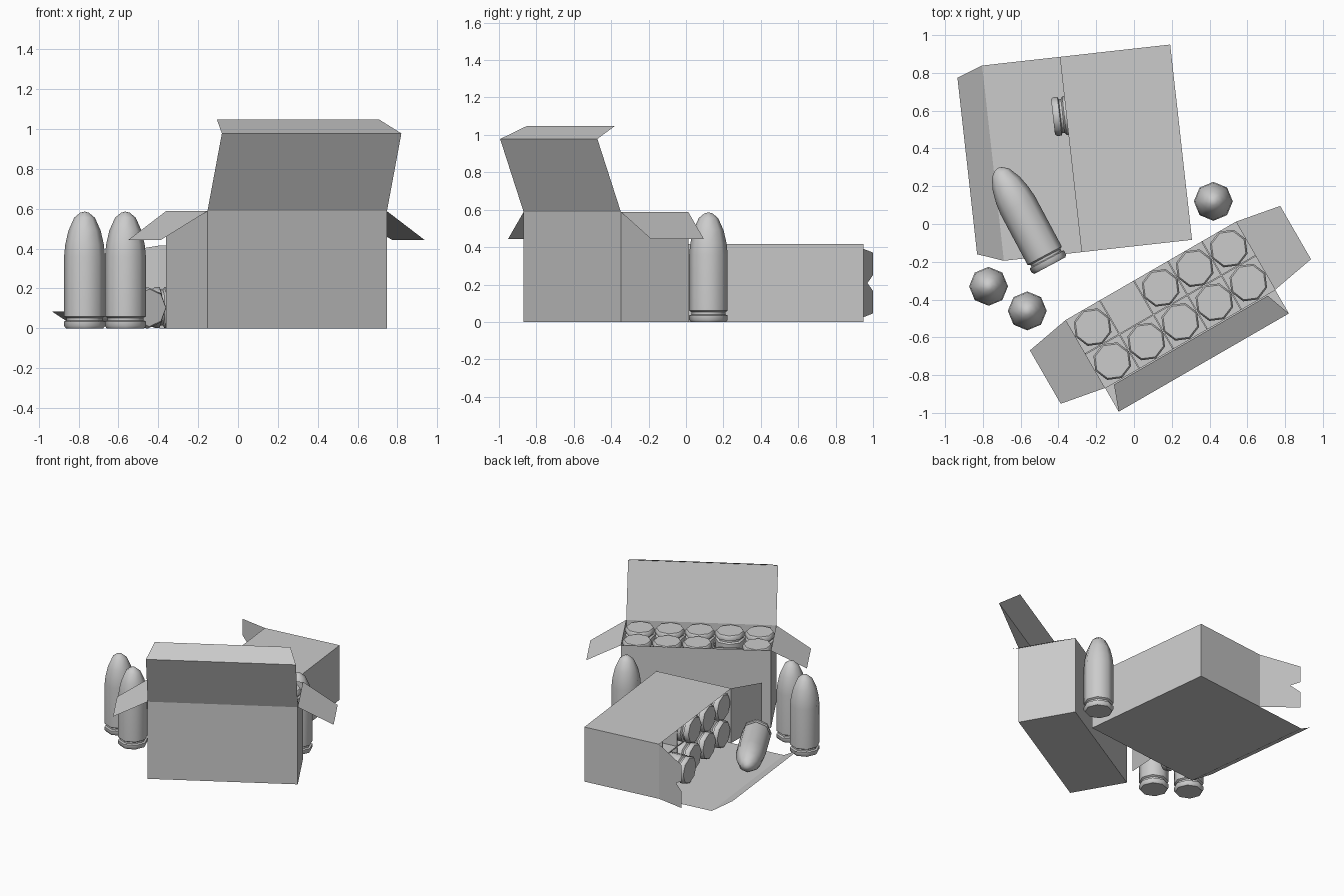
import bpy, bmesh, math
from mathutils import Matrix, Vector

cube = bpy.data.objects.get("Cube")
if cube:
    bpy.data.objects.remove(cube)

grey = bpy.data.materials.new("plain grey")
grey.use_nodes = True
grey.diffuse_color = (0.6, 0.6, 0.6, 1)
grey.node_tree.nodes["Principled BSDF"].inputs["Base Color"].default_value = (0.6, 0.6, 0.6, 1)

HALF_L, HALF_W, HEIGHT = 0.52, 0.208, 0.588   # carton size
CELL = HALF_L * 2 / 5
TIP = 0.163                                   # half width of a flap's outer edge


def add_object(name, mesh, matrix):
    obj = bpy.data.objects.new(name, mesh)
    obj.matrix_world = matrix
    bpy.context.scene.collection.objects.link(obj)
    return obj


def finish(bm, name):
    mesh = bpy.data.meshes.new(name)
    bm.to_mesh(mesh)
    bm.free()
    mesh.materials.append(grey)
    return mesh


def sheet(bm, *points):
    bm.faces.new([bm.verts.new(p) for p in points])


# Cartridge: eight-sided lathe with rim, groove, straight case and rounded nose
def cartridge_mesh():
    profile = [(0.094, 0), (0.103, 0.012), (0.103, 0.035), (0.09, 0.04), (0.09, 0.052),
               (0.103, 0.06), (0.103, 0.36), (0.097, 0.42), (0.081, 0.49), (0.052, 0.555),
               (0.022, 0.58)]
    sides = 8
    bm = bmesh.new()
    rings = []
    for r, z in profile:
        rings.append([bm.verts.new((r * math.cos(a), r * math.sin(a), z))
                      for a in (math.tau * i / sides for i in range(sides))])
    for low, high in zip(rings, rings[1:]):
        for i in range(sides):
            j = (i + 1) % sides
            bm.faces.new((low[i], low[j], high[j], high[i]))
    bm.faces.new(rings[0][::-1])
    tip = bm.verts.new((0, 0, 0.586))
    for i in range(sides):
        bm.faces.new((rings[-1][i], rings[-1][(i + 1) % sides], tip))
    return finish(bm, "cartridge")


# Open carton: body sheets, two side flaps, lid and tuck flap
def carton(name, matrix, left, right, lid, tuck, notched=False):
    L, W, H = HALF_L, HALF_W, HEIGHT
    bm = bmesh.new()
    sheet(bm, (-L, -W, 0), (-L, W, 0), (L, W, 0), (L, -W, 0))
    for s in (-1, 1):
        sheet(bm, (-L, s * W, 0), (L, s * W, 0), (L, s * W, H), (-L, s * W, H))
        sheet(bm, (s * L, -W, 0), (s * L, W, 0), (s * L, W, H), (s * L, -W, H))
    for s, (out, up) in ((-1, left), (1, right)):
        x, z = s * (L + out), H + up
        points = [(s * L, -W, H), (x, -TIP, z)]
        if notched and s < 0:
            points += [(x, -0.04, z), (s * (L + out * 0.75), 0, H + up * 0.75), (x, 0.04, z)]
        sheet(bm, *points, (x, TIP, z), (s * L, W, H))
    y, z = -W + lid[0], H + lid[1]
    sheet(bm, (-L, -W, H), (L, -W, H), (L, y, z), (-L, y, z))
    k = L - 0.05
    sheet(bm, (-L, y, z), (L, y, z), (k, y + tuck[0], z + tuck[1]), (-k, y + tuck[0], z + tuck[1]))
    bmesh.ops.remove_doubles(bm, verts=bm.verts, dist=0.0001)
    add_object(name, finish(bm, name), matrix)


# Divider grid: one long card crossed by four short ones
def dividers(name, matrix):
    top = 0.5
    cards = [((0, 0), (HALF_L * 2, 0.01))]
    cards += [(((i - 1.5) * CELL, 0), (0.01, HALF_W * 2)) for i in range(4)]
    bm = bmesh.new()
    for (x, y), (sx, sy) in cards:
        place = Matrix.Translation((x, y, top / 2 + 0.002)) @ Matrix.Diagonal((sx - 0.002, sy - 0.002, top, 1))
        bmesh.ops.create_cube(bm, size=1, matrix=place)
    add_object(name, finish(bm, name), matrix)


# Cartridges stand nose down in the carton cells
def fill(name, matrix, empty, raised=()):
    for row in range(2):
        for col in range(5):
            if (col, row) in empty:
                continue
            z = HEIGHT - 0.002 + (0.073 if (col, row) in raised else 0)
            place = Matrix.Translation(((col - 2) * CELL, (row - 0.5) * HALF_W, z))
            add_object(f"{name}_{row}_{col}", bullet,
                       matrix @ place @ Matrix.Rotation(math.pi, 4, "X"))


bullet = cartridge_mesh()

# Upright carton
upright = Matrix.Translation((0.193, -0.428, 0)) @ Matrix.Rotation(math.radians(30), 4, "Z")
carton("upright_carton", upright, (0.245, -0.145), (0.245, -0.145), (-0.145, 0.39), (0.137, 0.07))
dividers("upright_dividers", upright)
fill("upright_cartridge", upright, {(1, 1)})

# Carton lying on its side, opening toward -x with the lid on the ground
out = Vector((-0.994, -0.111, 0)).normalized()
up = Vector((0, 0, 1))
lying = Matrix((up.cross(out), up, out)).transposed().to_4x4()
lying.translation = Vector((-0.335, 0.368, HALF_W)) - out * HEIGHT
carton("lying_carton", lying, (0.143, 0.256), (0.267, 0.095), (0, 0.414), (0.085, 0.137), notched=True)
dividers("lying_dividers", lying)
fill("lying_cartridge", lying, {(0, 0), (0, 1), (1, 1)}, {(1, 0)})

# Loose cartridges: three standing, one lying on the open lid
for i, (x, y) in enumerate([(-0.77, -0.33), (-0.565, -0.46), (0.42, 0.12)]):
    loose = add_object(f"standing_cartridge_{i}", bullet, Matrix.Translation((x, y, 0)))
aim = Vector((-0.27, 0.505, 0)).to_track_quat("Z", "Y").to_matrix().to_4x4()
add_object("fallen_cartridge", bullet, Matrix.Translation((-0.445, -0.22, 0.103)) @ aim)

# Smooth the shared cartridge mesh, keeping rim edges sharp
bpy.ops.object.select_all(action="DESELECT")
loose.select_set(True)
bpy.context.view_layer.objects.active = loose
bpy.ops.object.shade_smooth_by_angle(angle=math.radians(50))
